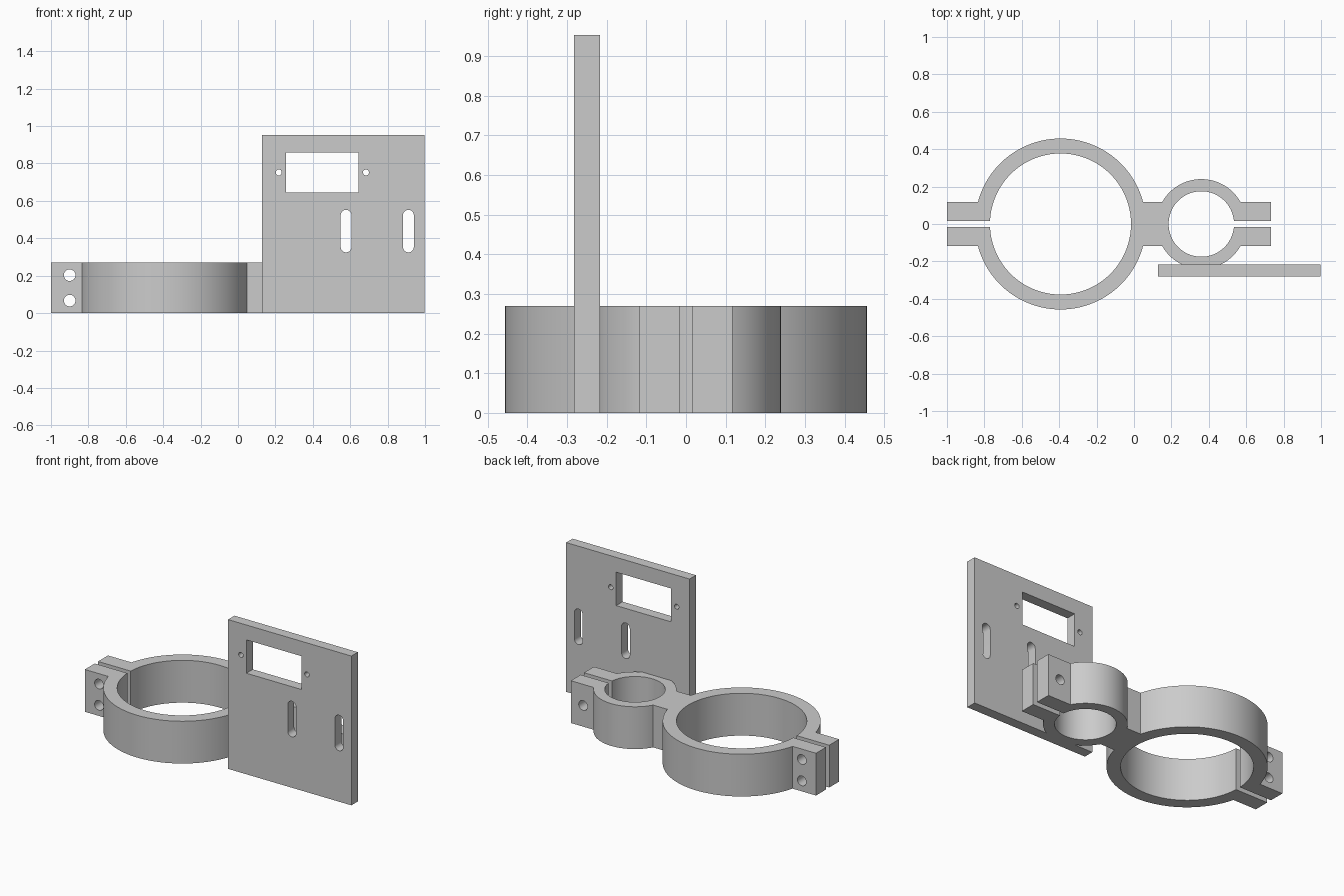
import bpy, math

if "Cube" in bpy.data.objects:
    bpy.data.objects.remove(bpy.data.objects["Cube"])

grey = bpy.data.materials.new("light grey")
grey.diffuse_color = (0.6, 0.6, 0.6, 1)
grey.use_nodes = True
grey.node_tree.nodes["Principled BSDF"].inputs["Base Color"].default_value = grey.diffuse_color

H = 0.27          # clamp height
BIG, SMALL = -0.393, 0.36    # ring centres on x


def finish(name):
    ob = bpy.context.object
    ob.name = name
    ob.data.materials.append(grey)
    return ob


def box(name, x0, x1, y0, y1, z0, z1):
    bpy.ops.mesh.primitive_cube_add(size=1, location=((x0 + x1) / 2, (y0 + y1) / 2, (z0 + z1) / 2))
    bpy.context.object.scale = (x1 - x0, y1 - y0, z1 - z0)
    bpy.ops.object.transform_apply(location=True, rotation=True, scale=True)
    return finish(name)


def cyl(name, x, y, z, r, depth, along_y=False, sides=96):
    bpy.ops.mesh.primitive_cylinder_add(vertices=sides, radius=r, depth=depth, location=(x, y, z),
                                        rotation=(math.pi / 2 if along_y else 0, 0, 0))
    bpy.ops.object.transform_apply(location=True, rotation=True, scale=True)
    return finish(name)


def combine(target, tool, op):
    m = target.modifiers.new("bool", 'BOOLEAN')
    m.operation, m.solver, m.object = op, 'EXACT', tool
    bpy.context.view_layer.objects.active = target
    bpy.ops.object.modifier_apply(modifier=m.name)
    bpy.data.objects.remove(tool, do_unlink=True)


def smooth(ob):
    bpy.ops.object.select_all(action='DESELECT')
    ob.select_set(True)
    bpy.context.view_layer.objects.active = ob
    bpy.ops.object.shade_smooth_by_angle(angle=math.radians(30))


# Double clamp: two rings joined by a web, with ears at both ends
clamp = cyl("double_clamp", BIG, 0, H / 2, 0.457, H, sides=128)
for part in (box("web_and_ears", -1.0, 0.732, -0.117, 0.117, 0, H),
             cyl("small_ring", SMALL, 0, H / 2, 0.24, H)):
    combine(clamp, part, 'UNION')

# Bores, split gaps, bolt holes, and a trim where the plate sits
cuts = [cyl("big_bore", BIG, 0, H / 2, 0.377, 1, sides=128),
        cyl("small_bore", SMALL, 0, H / 2, 0.175, 1),
        box("big_gap", -1.1, BIG, -0.017, 0.017, -0.1, 0.4),
        box("small_gap", SMALL, 0.9, -0.017, 0.017, -0.1, 0.4),
        box("plate_seat", 0.1, 0.6, -0.3, -0.217, -0.1, 0.4),
        cyl("small_ear_bolt", 0.645, 0, 0.135, 0.031, 0.4, True, 32)]
cuts += [cyl("big_ear_bolt", -0.9, 0, z, 0.031, 0.4, True, 32) for z in (0.067, 0.203)]
for c in cuts:
    combine(clamp, c, 'DIFFERENCE')
smooth(clamp)

# Mounting plate with window, screw holes and two vertical slots
PY = -0.25
plate = box("mounting_plate", 0.127, 0.998, -0.282, -0.217, 0, 0.953)
combine(plate, box("window", 0.257, 0.645, -0.4, -0.1, 0.645, 0.858), 'DIFFERENCE')
for x in (0.218, 0.684):
    combine(plate, cyl("screw_hole", x, PY, 0.752, 0.016, 0.3, True, 24), 'DIFFERENCE')
for x in (0.578, 0.911):
    slot = box("slot", x - 0.029, x + 0.029, -0.4, -0.1, 0.354, 0.523)
    for z in (0.354, 0.523):
        combine(slot, cyl("slot_end", x, PY, z, 0.029, 0.3, True, 32), 'UNION')
    combine(plate, slot, 'DIFFERENCE')
smooth(plate)
